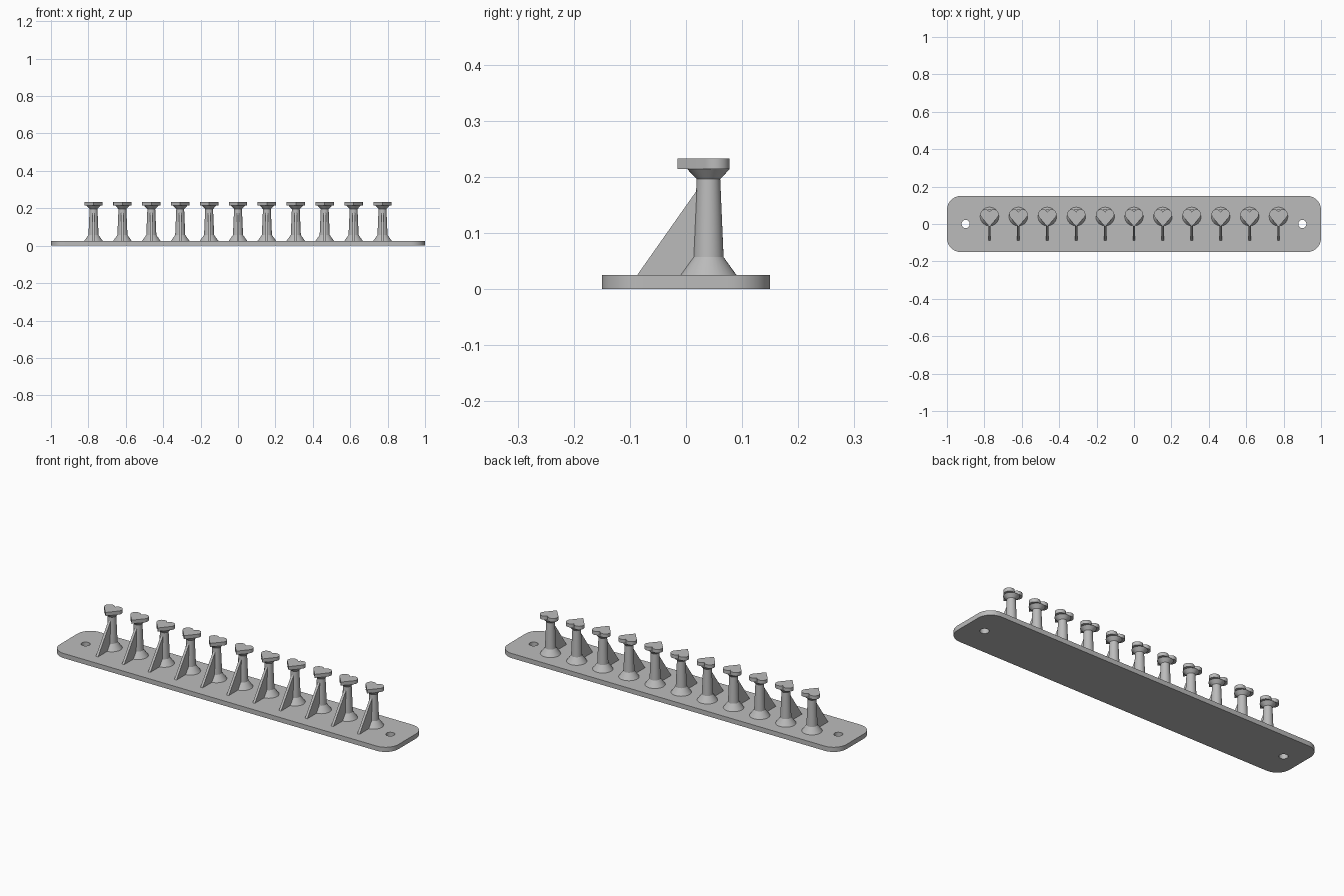
import bpy, bmesh
from math import sin, cos, pi, radians
from mathutils import Matrix

cube = bpy.data.objects.get("Cube")
if cube:
    bpy.data.objects.remove(cube, do_unlink=True)

grey = bpy.data.materials.new("light_grey")
grey.use_nodes = True
colour = (0.5, 0.5, 0.5, 1)
grey.diffuse_color = colour
grey.node_tree.nodes["Principled BSDF"].inputs["Base Color"].default_value = colour

PEGS, STEP, POST_Y, PLATE_H = 11, 0.1545, 0.04, 0.025


def arc(cx, cy, r, start, end, n):
    """Points along a circular arc, angles in degrees."""
    angles = [radians(start + (end - start) * i / n) for i in range(n + 1)]
    return [(cx + r * cos(a), cy + r * sin(a)) for a in angles]


def finish(obj):
    bpy.ops.object.select_all(action='DESELECT')
    obj.select_set(True)
    bpy.context.view_layer.objects.active = obj
    if obj.type == 'CURVE':
        bpy.ops.object.convert(target='MESH')
        obj = bpy.context.object
        # weld the caps to the sides
        bm = bmesh.new()
        bm.from_mesh(obj.data)
        bmesh.ops.remove_doubles(bm, verts=bm.verts, dist=1e-5)
        bmesh.ops.recalc_face_normals(bm, faces=bm.faces)
        bm.to_mesh(obj.data)
        bm.free()
    obj.data.materials.clear()
    obj.data.materials.append(grey)
    bpy.ops.object.shade_smooth_by_angle(angle=radians(30))
    return obj


def slab(name, loops, thickness, matrix):
    """Filled outline, with further loops as holes, given a thickness."""
    curve = bpy.data.curves.new(name, 'CURVE')
    curve.dimensions = '2D'
    curve.fill_mode = 'BOTH'
    curve.extrude = thickness / 2
    for loop in loops:
        spline = curve.splines.new('POLY')
        spline.points.add(len(loop) - 1)
        for p, (x, y) in zip(spline.points, loop):
            p.co = (x, y, 0, 1)
        spline.use_cyclic_u = True
    obj = bpy.data.objects.new(name, curve)
    bpy.context.collection.objects.link(obj)
    obj.matrix_world = matrix
    return finish(obj)


def lathe(name, profile, sides, location):
    bm = bmesh.new()
    verts = [bm.verts.new((r, 0, z)) for r, z in profile]
    edges = [bm.edges.new(pair) for pair in zip(verts, verts[1:])]
    bmesh.ops.spin(bm, geom=verts + edges, cent=(0, 0, 0), axis=(0, 0, 1),
                   angle=2 * pi, steps=sides, use_merge=True)
    bmesh.ops.remove_doubles(bm, verts=bm.verts, dist=1e-5)
    bmesh.ops.recalc_face_normals(bm, faces=bm.faces)
    mesh = bpy.data.meshes.new(name)
    bm.to_mesh(mesh)
    bm.free()
    obj = bpy.data.objects.new(name, mesh)
    bpy.context.collection.objects.link(obj)
    obj.location = location
    return finish(obj)


# Rounded base plate with a screw hole at each end
R = 0.075
outline = []
for i, (sx, sy) in enumerate([(1, 1), (-1, 1), (-1, -1), (1, -1)]):
    outline += arc(sx * (1 - R), sy * (0.15 - R), R, 90 * i, 90 * i + 90, 10)
holes = [arc(x, 0, 0.022, 0, 345, 23) for x in (-0.9, 0.9)]
slab("base_plate", [outline] + holes, PLATE_H,
     Matrix.Translation((0, 0, PLATE_H / 2)))

# One peg: flared post, front rib and heart-shaped cap
x0 = -STEP * (PEGS - 1) / 2
post = lathe("post", [(0, 0.02), (0.05, 0.02), (0.05, PLATE_H), (0.027, 0.057),
                      (0.021, 0.196), (0.038, 0.214), (0, 0.214)],
             32, (x0, POST_Y, 0))

rib = slab("rib", [[(-0.087, 0.025), (0.03, 0.025), (0.03, 0.191)]], 0.013,
           Matrix.Translation((x0, 0, 0))
           @ Matrix(((0, 0, 1, 0), (1, 0, 0, 0), (0, 1, 0, 0), (0, 0, 0, 1))))

lobe = arc(0.023, 0.052, 0.026, -40, 152, 14)
lobe[-1] = (0, 0.064)
heart = [(0, -0.015)] + lobe + [(-x, y) for x, y in reversed(lobe[:-1])]
cap = slab("heart_cap", [heart], 0.019, Matrix.Translation((x0, 0, 0.2235)))

# Repeat the peg along the plate
for i in range(1, PEGS):
    for part in (post, rib, cap):
        twin = part.copy()
        twin.name = f"{part.name}_{i + 1}"
        twin.location.x += STEP * i
        bpy.context.collection.objects.link(twin)
